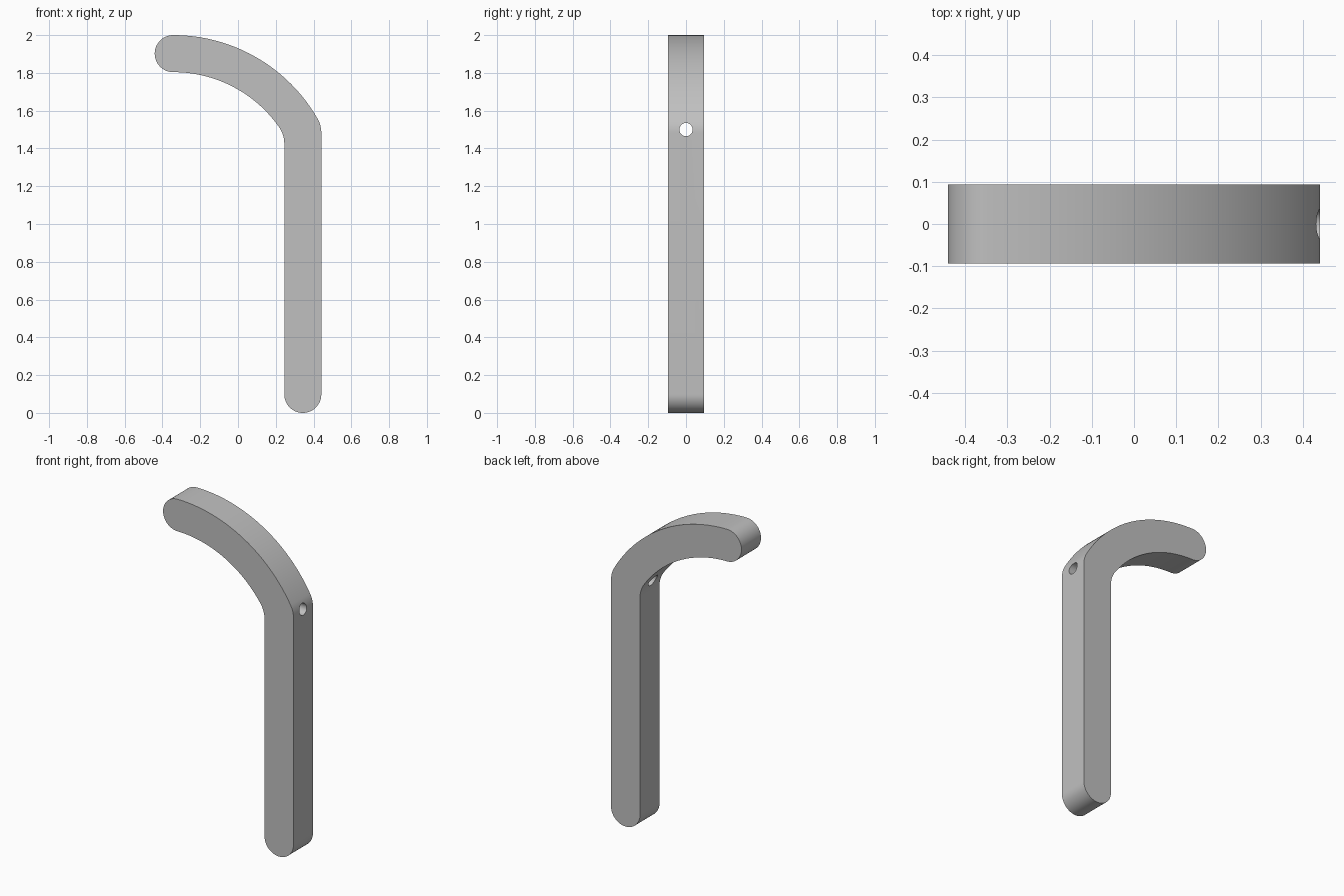
import bpy
import bmesh
from math import sin, cos, asin, pi

cube = bpy.data.objects.get("Cube")
if cube:
    bpy.data.objects.remove(cube)

HALF_X = 0.441       # half of the overall width
R = 0.098            # half of the bar thickness, also the end radius
HALF_Y = 0.094       # half of the bar depth
ARC_OUT = 0.881      # outer radius of the curved arm
FILLET = 0.15        # blend between arm and shaft
CX = -HALF_X + R     # arm arc centre
CZ = 2 - ARC_OUT
SHAFT_X = HALF_X - R


def arc(cx, cz, r, a0, a1, n):
    """Points on an arc, angles counter-clockwise from +x."""
    steps = [a0 + (a1 - a0) * i / n for i in range(n + 1)]
    return [(cx + r * cos(a), cz + r * sin(a)) for a in steps]


def bend(radius, wall_x):
    """One side of the bar: vertical wall, fillet, arm arc up to its crown."""
    turn = asin((wall_x - FILLET - CX) / (radius - FILLET))
    a = pi / 2 - turn
    fz = CZ + (radius - FILLET) * sin(a)
    return (arc(wall_x - FILLET, fz, FILLET, 0, a, 10)
            + arc(CX, CZ, radius, a, pi / 2, 40)[1:])


# Side outline: outer edge, arm tip, inner edge, rounded foot
outline = bend(ARC_OUT, HALF_X)
outline += arc(CX, 2 - R, R, pi / 2, 1.5 * pi, 32)[1:-1]
outline += bend(ARC_OUT - 2 * R, HALF_X - 2 * R)[::-1]
outline += arc(SHAFT_X, R, R, pi, 2 * pi, 32)

# Bent bar, extruded through its depth
bm = bmesh.new()
face = bm.faces.new([bm.verts.new((x, -HALF_Y, z)) for x, z in outline])
ext = bmesh.ops.extrude_face_region(bm, geom=[face])["geom"]
bmesh.ops.translate(bm, vec=(0, 2 * HALF_Y, 0),
                    verts=[v for v in ext if isinstance(v, bmesh.types.BMVert)])
bmesh.ops.recalc_face_normals(bm, faces=bm.faces)
mesh = bpy.data.meshes.new("bent_bar")
bm.to_mesh(mesh)
bm.free()
bar = bpy.data.objects.new("bent_bar", mesh)
bpy.context.collection.objects.link(bar)

# Grey material
grey = bpy.data.materials.new("light_grey")
grey.use_nodes = True
colour = (0.53, 0.53, 0.53, 1)
grey.diffuse_color = colour
grey.node_tree.nodes["Principled BSDF"].inputs["Base Color"].default_value = colour
mesh.materials.append(grey)

# Round cross hole at the bend
bpy.ops.mesh.primitive_cylinder_add(vertices=40, radius=0.035, depth=0.6,
                                    location=(SHAFT_X, 0, 1.5),
                                    rotation=(0, pi / 2, 0))
cutter = bpy.context.object
cutter.name = "hole_cutter"
cutter.data.materials.append(grey)

bpy.ops.object.select_all(action="DESELECT")
bar.select_set(True)
bpy.context.view_layer.objects.active = bar
cut = bar.modifiers.new("cross_hole", "BOOLEAN")
cut.operation = "DIFFERENCE"
cut.solver = "EXACT"
cut.object = cutter
bpy.ops.object.modifier_apply(modifier=cut.name)
bpy.data.objects.remove(cutter)
bpy.ops.object.shade_smooth_by_angle(angle=pi / 6)
